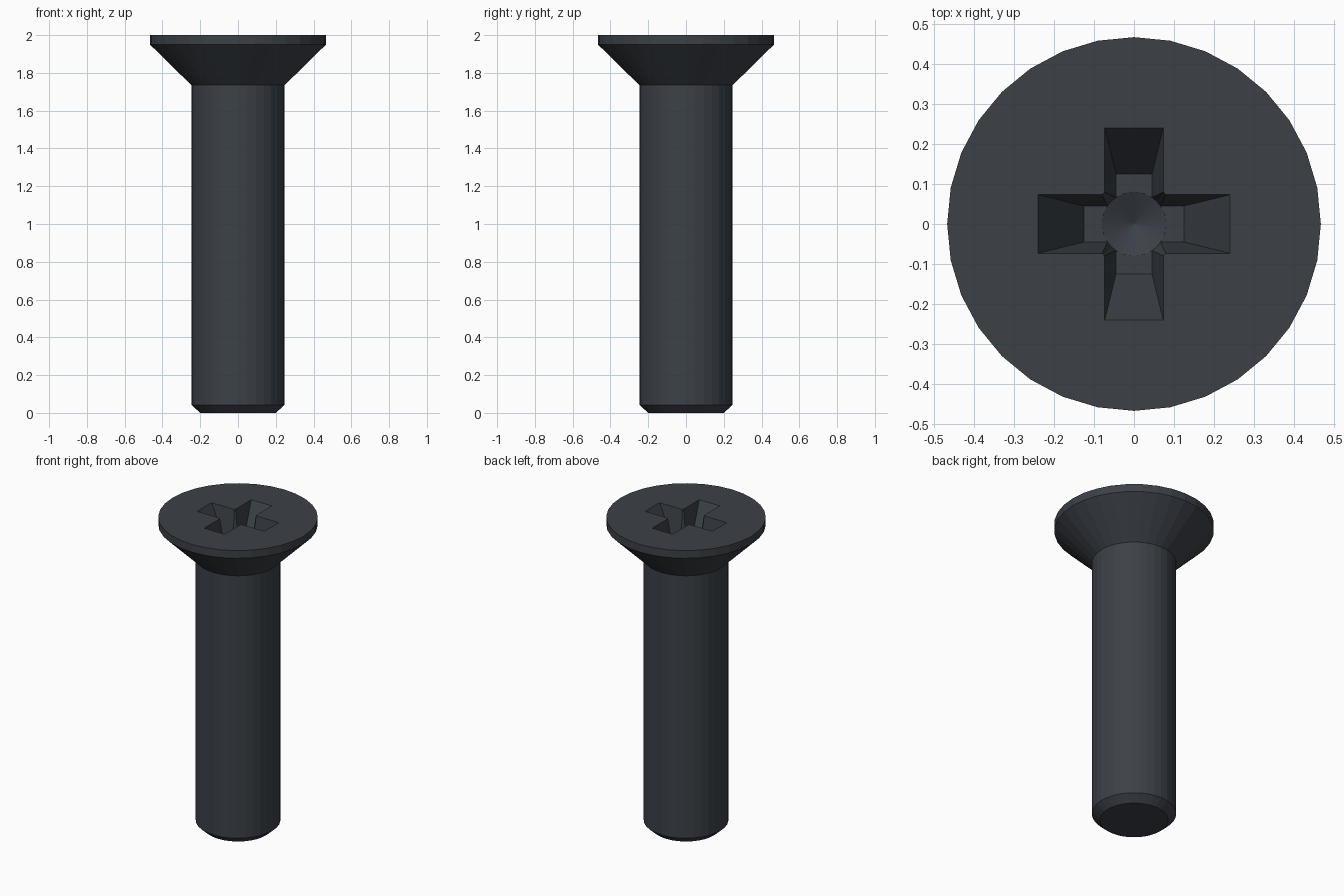
import bpy
import bmesh
from math import cos, sin, tau

cube = bpy.data.objects.get("Cube")
if cube:
    bpy.data.objects.remove(cube, do_unlink=True)

SIDES = 32
TOP = 2.0
RECESS_DEPTH = 0.2

steel = bpy.data.materials.new("dark_steel")
steel.use_nodes = True
colour = (0.045, 0.053, 0.064, 1)
steel.diffuse_color = colour
steel.node_tree.nodes["Principled BSDF"].inputs["Base Color"].default_value = colour


def loft(name, rings):
    """Join stacked rings of points, listed bottom to top, into a closed solid."""
    bm = bmesh.new()
    loops = [[bm.verts.new(p) for p in ring] for ring in rings]
    for low, high in zip(loops, loops[1:]):
        n = len(low)
        for i in range(n):
            j = (i + 1) % n
            bm.faces.new((low[i], low[j], high[j], high[i]))
    bm.faces.new(loops[0][::-1])
    bm.faces.new(loops[-1])
    bmesh.ops.remove_doubles(bm, verts=bm.verts[:], dist=1e-5)
    bmesh.ops.recalc_face_normals(bm, faces=bm.faces[:])
    mesh = bpy.data.meshes.new(name)
    bm.to_mesh(mesh)
    bm.free()
    mesh.materials.append(steel)
    obj = bpy.data.objects.new(name, mesh)
    bpy.context.collection.objects.link(obj)
    return obj


def circle(radius, z):
    return [(radius * cos(tau * i / SIDES), radius * sin(tau * i / SIDES), z)
            for i in range(SIDES)]


def cross(reach, half, z):
    """Plus-shaped outline made from one arm turned four times."""
    points = []
    x, y = 1, 0
    for _ in range(4):
        for along, side in ((reach, -half), (reach, half), (half, half)):
            points.append((along * x - side * y, along * y + side * x, z))
        x, y = -y, x
    return points


def cross_at(t):
    """Tapered recess section: t = 0 at the floor, 1 at the head surface."""
    return cross(0.125 + 0.115 * t, 0.045 + 0.028 * t,
                 TOP - RECESS_DEPTH * (1 - t))


# Screw body: chamfered tip, shank, countersunk head and rim
profile = [(0.2, 0), (0.247, 0.043), (0.247, 1.735), (0.466, 1.95), (0.466, TOP)]
screw = loft("countersunk_screw", [circle(r, z) for r, z in profile])

# Drive recess: tapered cross and a central pilot with a conical floor
floor = TOP - RECESS_DEPTH
cutters = [
    loft("cross_cutter", [cross_at(0), cross_at(1.3)]),
    loft("pilot_cutter", [circle(r, z) for r, z in
                          [(0.001, floor - 0.04), (0.08, floor - 0.001),
                           (0.115, TOP + 0.05)]]),
]
for cutter in cutters:
    cutter.hide_render = True
    cut = screw.modifiers.new(cutter.name, 'BOOLEAN')
    cut.operation = 'DIFFERENCE'
    cut.solver = 'EXACT'
    cut.object = cutter

# Bake the cuts and discard the cutters
bpy.context.view_layer.update()
evaluated = screw.evaluated_get(bpy.context.evaluated_depsgraph_get())
baked = bpy.data.meshes.new_from_object(evaluated)
screw.modifiers.clear()
screw.data = baked
for cutter in cutters:
    bpy.data.objects.remove(cutter, do_unlink=True)
